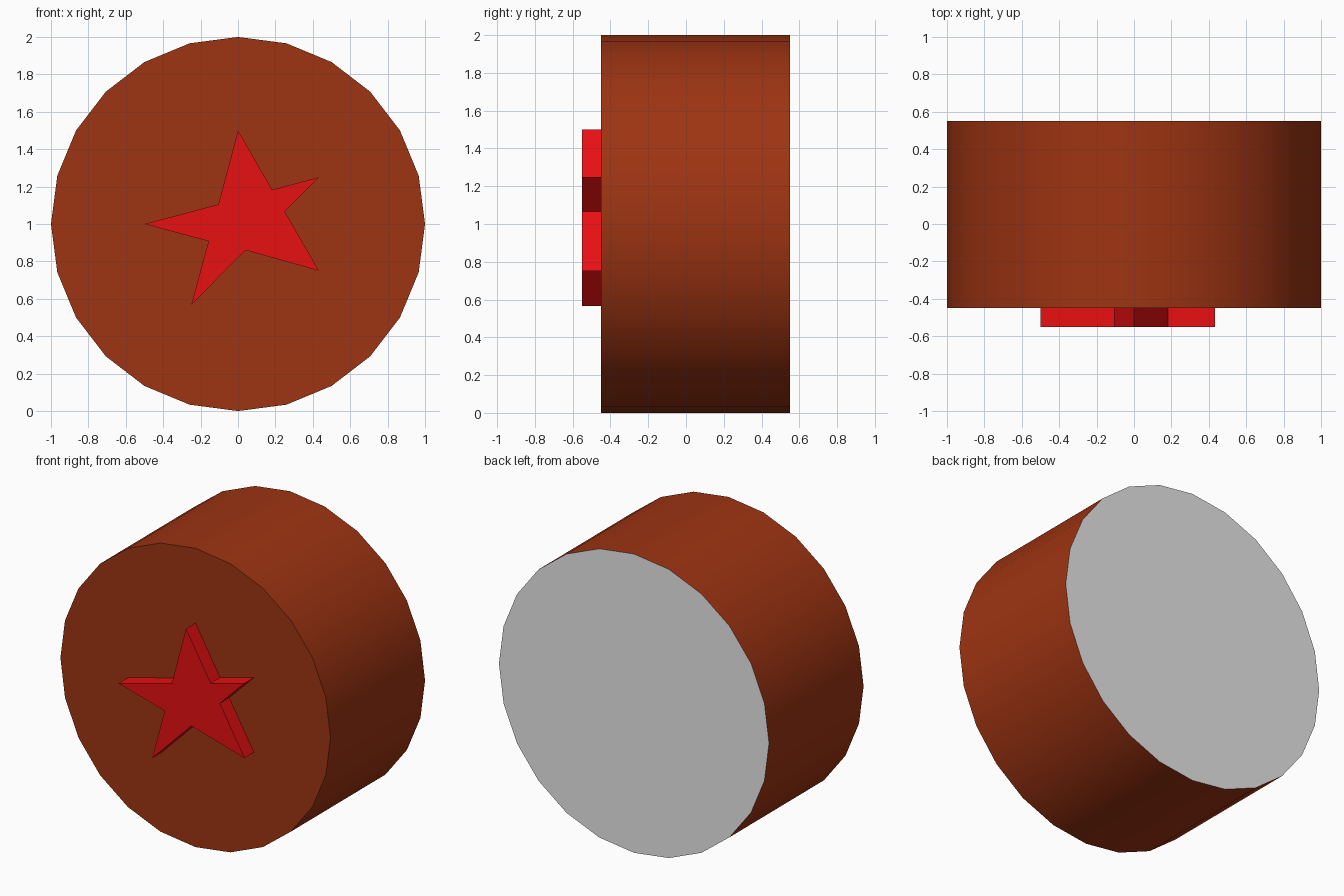
import bpy, bmesh, math
from mathutils import Vector

cube = bpy.data.objects.get("Cube")
if cube:
    bpy.data.objects.remove(cube, do_unlink=True)


def material(name, rgb):
    mat = bpy.data.materials.new(name)
    mat.use_nodes = True
    color = (*rgb, 1.0)
    mat.diffuse_color = color
    mat.node_tree.nodes["Principled BSDF"].inputs["Base Color"].default_value = color
    return mat


def extruded(name, outline, y_front, y_back, mats):
    """Closed prism from an (x, z) outline, extruded front to back."""
    bm = bmesh.new()
    face = bm.faces.new([bm.verts.new((x, y_front, z)) for x, z in outline])
    new = bmesh.ops.extrude_face_region(bm, geom=[face])["geom"]
    verts = [v for v in new if isinstance(v, bmesh.types.BMVert)]
    bmesh.ops.translate(bm, verts=verts, vec=Vector((0, y_back - y_front, 0)))
    bmesh.ops.recalc_face_normals(bm, faces=bm.faces)
    mesh = bpy.data.meshes.new(name)
    bm.to_mesh(mesh)
    bm.free()
    for mat in mats:
        mesh.materials.append(mat)
    obj = bpy.data.objects.new(name, mesh)
    bpy.context.collection.objects.link(obj)
    return obj


brown = material("rust brown", (0.34, 0.034, 0.006))
grey = material("plain grey", (0.8, 0.8, 0.8))
red = material("bright red", (0.8, 0.005, 0.006))

# Drum: 24-sided cylinder lying along y, with a grey back
SIDES = 24
circle = [(math.cos(i * math.tau / SIDES), 1 + math.sin(i * math.tau / SIDES))
          for i in range(SIDES)]
drum = extruded("drum", circle, -0.45, 0.55, [brown, grey])
for poly in drum.data.polygons:
    poly.material_index = 1 if poly.normal.y > 0.9 else 0

bpy.ops.object.select_all(action='DESELECT')
drum.select_set(True)
bpy.context.view_layer.objects.active = drum
bpy.ops.object.shade_smooth_by_angle(angle=math.radians(30))

# Star: raised skewed plate, slightly sunk into the drum's front
star = [(0, 1.5), (0.183, 1.183), (0.433, 1.25), (0.25, 1.067), (0.433, 0.75),
        (0.04, 0.86), (-0.25, 0.567), (-0.158, 0.908), (-0.5, 1), (-0.105, 1.105)]
extruded("star", star, -0.55, -0.44, [red])
